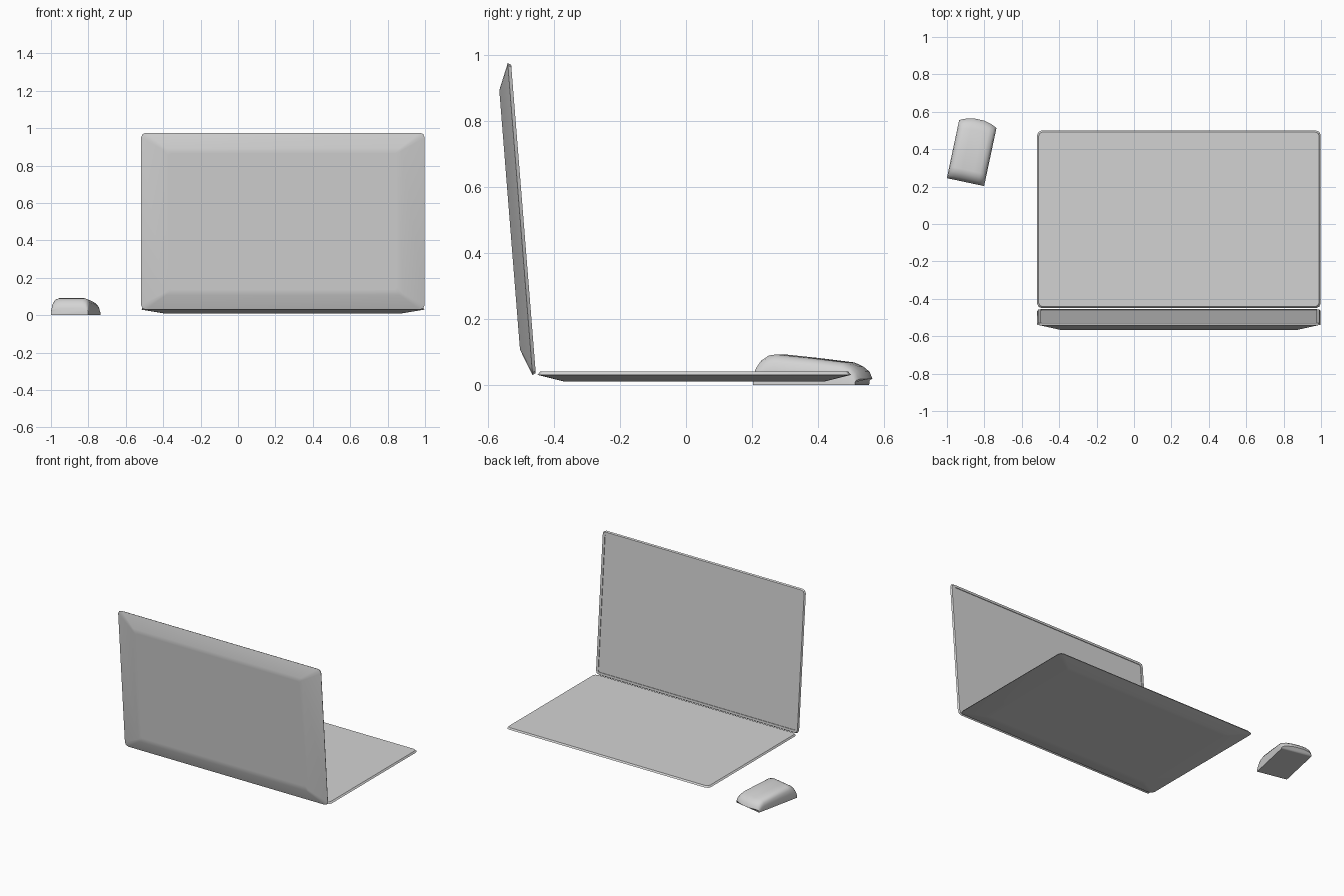
import bpy, bmesh, math
from mathutils import Matrix, Vector

if "Cube" in bpy.data.objects:
    bpy.data.objects.remove(bpy.data.objects["Cube"])

grey = bpy.data.materials.new("light grey")
grey.diffuse_color = (0.65, 0.65, 0.65, 1)
grey.use_nodes = True
grey.node_tree.nodes["Principled BSDF"].inputs["Base Color"].default_value = grey.diffuse_color


def loft(name, rings, matrix, angle):
    """Skin closed rings of points, cap both ends, smooth below the angle."""
    bm = bmesh.new()
    loops = [[bm.verts.new(matrix @ Vector(p)) for p in r] for r in rings]
    n = len(loops[0])
    for a, b in zip(loops, loops[1:]):
        for i in range(n):
            j = (i + 1) % n
            bm.faces.new((a[i], a[j], b[j], b[i]))
    bm.faces.new(loops[0])
    bm.faces.new(loops[-1])
    bmesh.ops.recalc_face_normals(bm, faces=bm.faces[:])
    for f in bm.faces:
        f.smooth = True
    mesh = bpy.data.meshes.new(name)
    bm.to_mesh(mesh)
    bm.free()
    mesh.set_sharp_from_angle(angle=math.radians(angle))
    mesh.materials.append(grey)
    obj = bpy.data.objects.new(name, mesh)
    bpy.context.collection.objects.link(obj)
    return obj


def panel_ring(length, inset_x, inset_y, depth, corner):
    """Rectangle with clipped corners, y running from 0 to length."""
    hx, hy = 0.758 - inset_x, length / 2 - inset_y
    c, m = corner, corner * 0.3
    pts = []
    for sx, sy in ((1, 1), (-1, 1), (-1, -1), (1, -1)):
        q = [(hx, hy - c), (hx - m, hy - m), (hx - c, hy)]
        if sx * sy < 0:
            q.reverse()
        pts += [(sx * x, length / 2 + sy * y, depth) for x, y in q]
    return pts


def frame(origin, along, outward):
    """Matrix whose y is the panel length and z its outward depth."""
    cols = Matrix((Vector((1, 0, 0)), Vector(along), Vector(outward))).transposed()
    return Matrix.Translation(origin) @ cols.to_4x4()


# Keyboard base: flat top, thin edge, shallow sloped underside
L = 0.95
base = [panel_ring(L, *r) for r in (
    (0.03, 0.03, 0, 0.02), (0.008, 0.008, 0, 0.022), (0, 0, 0.010, 0.025),
    (0.12, 0.08, 0.030, 0.012), (0.15, 0.11, 0.030, 0.012))]
loft("laptop_base", base, frame((0.24, 0.50, 0.04), (0, -1, 0), (0, 0, -1)), 30)

# Lid: recessed screen inside, sloped border outside, leaning back
L = 0.949
t = math.radians(4.56)
lid = [panel_ring(L, *r) for r in (
    (0.022, 0.022, 0.004, 0.01), (0.022, 0.022, 0, 0.01), (0.006, 0.006, 0, 0.022),
    (0, 0, 0.010, 0.025), (0.12, 0.08, 0.042, 0.012), (0.15, 0.11, 0.042, 0.012))]
loft("laptop_lid", lid, frame((0.24, -0.455, 0.03), (0, -math.sin(t), math.cos(t)),
                              (0, -math.cos(t), -math.sin(t))), 30)

# Mouse: rounded section lofted along its length, bowed at the far end
half = [(1, 0), (1, 0.45), (0.96, 0.74), (0.85, 0.92), (0.65, 1), (0.3, 1)]
section = half + [(-x, z) for x, z in reversed(half)]
stations = [(0, 0.036), (0.006, 0.054), (0.018, 0.073), (0.042, 0.089), (0.065, 0.092),
            (0.17, 0.081), (0.27, 0.068), (0.295, 0.055), (0.310, 0.040), (0.317, 0.018)]
mouse = []
for v, h in stations:
    bow = 0.028 * (v / 0.317) ** 4
    mouse.append([(0.102 * x, v + bow * (1 - x * x), h * z) for x, z in section])
loft("mouse", mouse, Matrix.Translation((-0.901, 0.224, 0))
     @ Matrix.Rotation(math.radians(-12), 4, 'Z'), 45)
